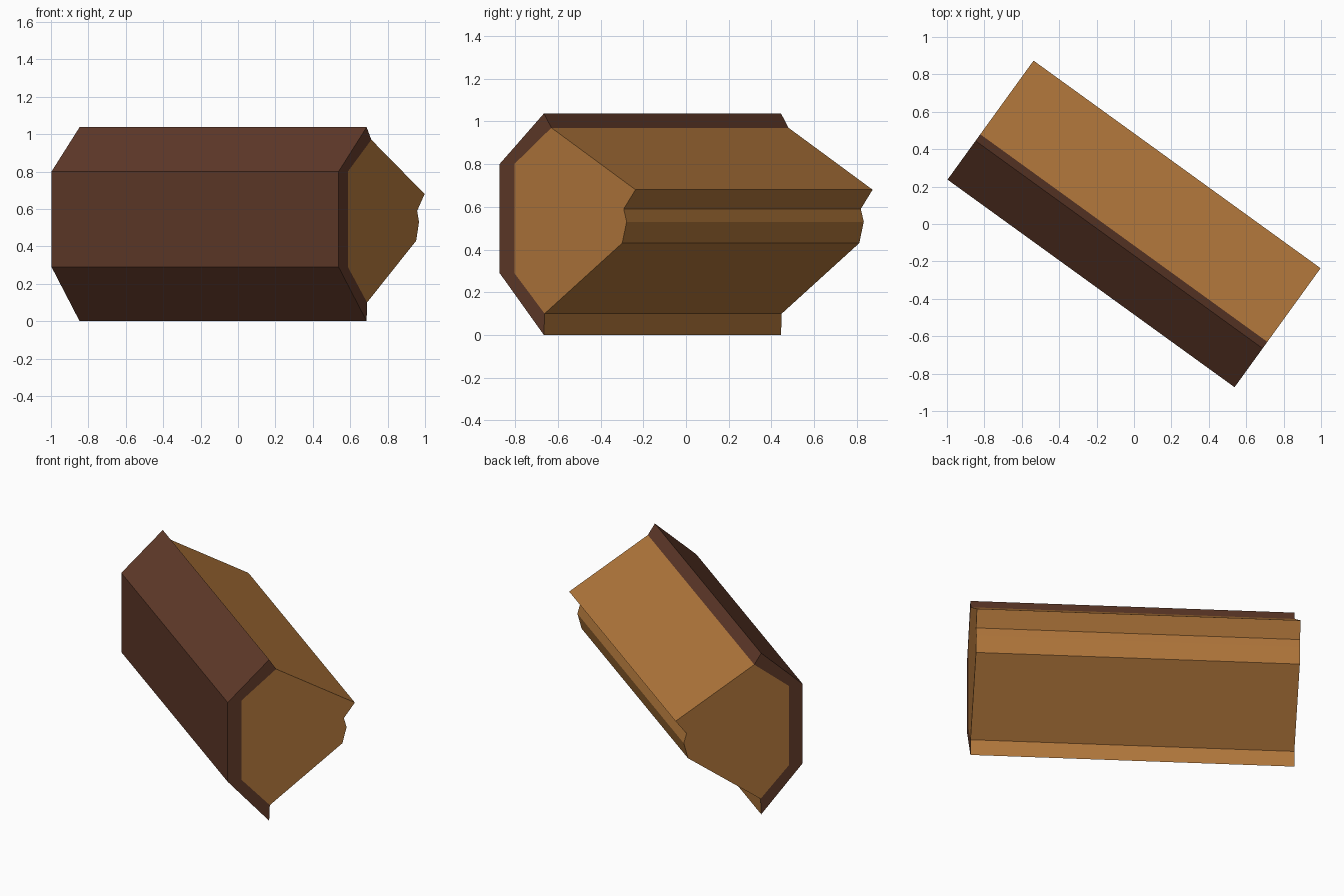
import bpy, bmesh
from mathutils import Vector

if "Cube" in bpy.data.objects:
    bpy.data.objects.remove(bpy.data.objects["Cube"])

HALF_LEN = 0.947
AXIS = Vector((0.8103, -0.5860, 0))     # along the log
SIDE = Vector((0.5860, 0.8103, 0))      # from bark towards the split edge
MID = 0.392                             # half the width


def material(name, rgb):
    m = bpy.data.materials.new(name)
    m.diffuse_color = (*rgb, 1)
    m.use_nodes = True
    m.node_tree.nodes["Principled BSDF"].inputs["Base Color"].default_value = m.diffuse_color
    return m


bark_mat = material("dark_bark", (0.115, 0.041, 0.022))
wood_mat = material("split_wood", (0.43, 0.18, 0.043))


def prism(name, profile, mats, hidden, second=()):
    """Extrude a (side, z) profile along the log; skip the hidden joint sides."""
    bm = bmesh.new()
    ends = [[bm.verts.new(AXIS * t + SIDE * (s - MID) + Vector((0, 0, z)))
             for s, z in profile] for t in (-HALF_LEN, HALF_LEN)]
    a, b = ends
    bm.faces.new(a[::-1])
    bm.faces.new(b)
    n = len(profile)
    for i in range(n):
        if i in hidden:
            continue
        j = (i + 1) % n
        f = bm.faces.new((a[i], a[j], b[j], b[i]))
        f.material_index = 1 if i in second else 0
    me = bpy.data.meshes.new(name)
    bm.to_mesh(me)
    bm.free()
    for m in mats:
        me.materials.append(m)
    ob = bpy.data.objects.new(name, me)
    bpy.context.collection.objects.link(ob)


# Bark shell wrapping the outside; its lower cut face shows bare wood
prism("bark", [(0.256, 0), (0.26, 0.10), (0.085, 0.29), (0.085, 0.80),
               (0.299, 0.97), (0.256, 1.037), (0, 0.80), (0, 0.29)],
      [bark_mat, wood_mat], hidden=(1, 2, 3), second=(0,))

# Inner wood wedge with the chipped split edge
prism("wood_core", [(0.26, 0.10), (0.708, 0.43), (0.734, 0.53), (0.717, 0.59),
                    (0.785, 0.68), (0.299, 0.97), (0.085, 0.80), (0.085, 0.29)],
      [wood_mat], hidden=(5, 6, 7))
